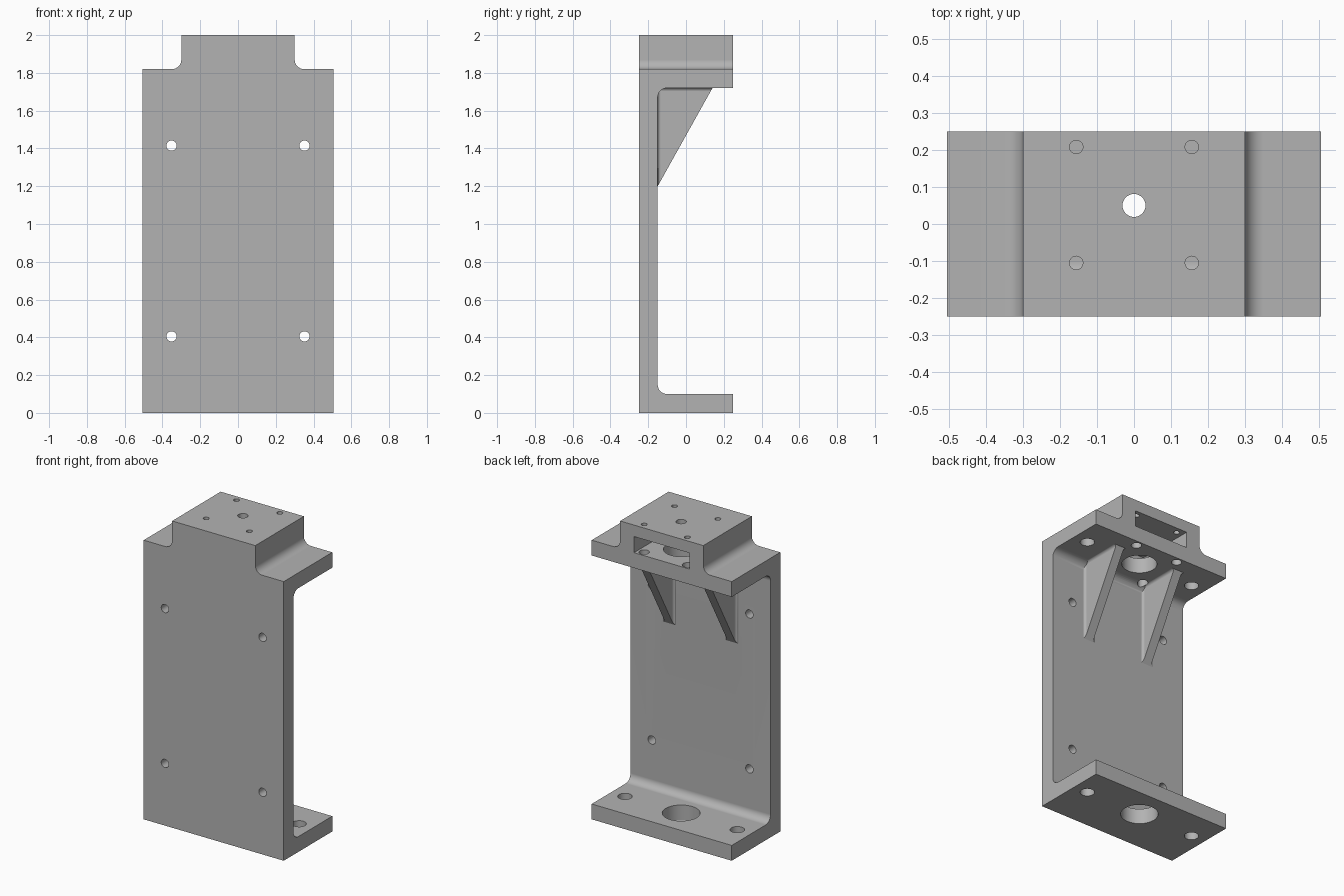
import bpy, bmesh
from math import sin, cos, radians
from mathutils import Vector

cube = bpy.data.objects.get("Cube")
if cube:
    bpy.data.objects.remove(cube, do_unlink=True)

metal = bpy.data.materials.new("machined_grey")
metal.use_nodes = True
GREY = (0.45, 0.45, 0.45, 1)
metal.diffuse_color = GREY
metal.node_tree.nodes["Principled BSDF"].inputs["Base Color"].default_value = GREY


def arc(cx, cy, r, start, end, steps=8):
    angles = [radians(start + (end - start) * i / steps) for i in range(steps + 1)]
    return [(cx + r * cos(a), cy + r * sin(a)) for a in angles]


def prism(name, points, axis, lo, hi):
    """Extrude a 2D outline along the given axis."""
    place = {"x": lambda a, b, d: (d, a, b),
             "y": lambda a, b, d: (a, d, b),
             "z": lambda a, b, d: (a, b, d)}[axis]
    bm = bmesh.new()
    face = bm.faces.new([bm.verts.new(place(a, b, lo)) for a, b in points])
    new = bmesh.ops.extrude_face_region(bm, geom=[face])["geom"]
    shift = Vector(place(0, 0, hi - lo))
    bmesh.ops.translate(bm, vec=shift, verts=[v for v in new if isinstance(v, bmesh.types.BMVert)])
    bmesh.ops.recalc_face_normals(bm, faces=bm.faces)
    mesh = bpy.data.meshes.new(name)
    bm.to_mesh(mesh)
    bm.free()
    mesh.materials.append(metal)
    obj = bpy.data.objects.new(name, mesh)
    bpy.context.collection.objects.link(obj)
    return obj


def combine(target, tool, operation):
    """Apply a boolean and discard the tool."""
    mod = target.modifiers.new("combine", "BOOLEAN")
    mod.operation, mod.solver, mod.object = operation, "EXACT", tool
    bpy.context.view_layer.objects.active = target
    bpy.ops.object.modifier_apply(modifier=mod.name)
    bpy.data.objects.remove(tool, do_unlink=True)


def box_points(a0, a1, b0, b1):
    return [(a0, b0), (a1, b0), (a1, b1), (a0, b1)]


def drill(target, a, b, r, axis, lo, hi):
    circle = arc(a, b, r, 0, 360, 32)[:-1]
    combine(target, prism("hole_cutter", circle, axis, lo, hi), "DIFFERENCE")


# C-shaped body with filleted inner corners
W = 0.505
profile = [(-0.25, 0), (0.25, 0), (0.25, 0.1)]
profile += arc(-0.1, 0.15, 0.05, 270, 180) + arc(-0.1, 1.67, 0.05, 180, 90)
profile += [(0.25, 1.72), (0.25, 2), (-0.25, 2)]
body = prism("bracket_body", profile, "x", -W, W)

# Shoulders on both sides of the raised top block
for s in (-1, 1):
    outline = [(0.3, 2.1)] + arc(0.35, 1.87, 0.05, 180, 270) + [(0.6, 1.82), (0.6, 2.1)]
    cutter = prism("shoulder_cutter", [(s * x, z) for x, z in outline], "y", -0.4, 0.4)
    combine(body, cutter, "DIFFERENCE")

# Pocket open at the rear of the top block
combine(body, prism("pocket_cutter", box_points(-0.2, 0.2, 1.82, 1.925), "y", -0.15, 0.4), "DIFFERENCE")

# Triangular ribs with small fillets against the plate and the top flange
T, R = 0.03, 0.018
triangle = [(-0.2, 1.77), (-0.2, 1.11), (0.168, 1.77)]
for s in (-1, 1):
    half = arc(T + R, -0.15 + R, R, 270, 180)
    web = [(T + R, -0.2)] + half + [(T, 0.3)]
    web += [(-x, y) for x, y in reversed(web)]
    half = arc(T + R, 1.72 - R, R, 90, 180)
    head = [(T + R, 1.8)] + half + [(T - 0.01, 1.72 - R)]
    head += [(-x, z) for x, z in reversed(head)]
    for outline, axis, lo, hi in ((web, "z", 1.0, 1.8), (head, "y", -0.22, 0.3)):
        rib = prism("rib", [(x + s * 0.225, b) for x, b in outline], axis, lo, hi)
        combine(rib, prism("rib_limit", triangle, "x", -0.6, 0.6), "INTERSECT")
        combine(body, rib, "UNION")

# Centre bores through the foot, the top flange and the block top
Y = 0.05
drill(body, 0, Y, 0.112, "z", -0.1, 0.2)
drill(body, 0, Y, 0.105, "z", 1.65, 1.87)
drill(body, 0, Y, 0.031, "z", 1.87, 2.1)

for s in (-1, 1):
    # Foot holes, and blind holes under the top flange
    drill(body, s * 0.405, Y, 0.043, "z", -0.1, 0.2)
    drill(body, s * 0.405, Y, 0.043, "z", 1.65, 1.79)
    # Mounting holes through the upright plate
    for z in (0.405, 1.415):
        drill(body, s * 0.352, z, 0.027, "y", -0.4, 0)
    # Screw holes in the block top with wider access holes below
    for y in (-0.105, 0.208):
        drill(body, s * 0.156, y, 0.018, "z", 1.87, 2.1)
        drill(body, s * 0.156, y, 0.031, "z", 1.69, 1.87)

# Smooth fillets and bores, crisp edges elsewhere
bpy.ops.object.select_all(action="DESELECT")
body.select_set(True)
bpy.context.view_layer.objects.active = body
bpy.ops.object.shade_smooth_by_angle(angle=radians(30))
weighted = body.modifiers.new("weighted_normals", "WEIGHTED_NORMAL")
weighted.keep_sharp = True
